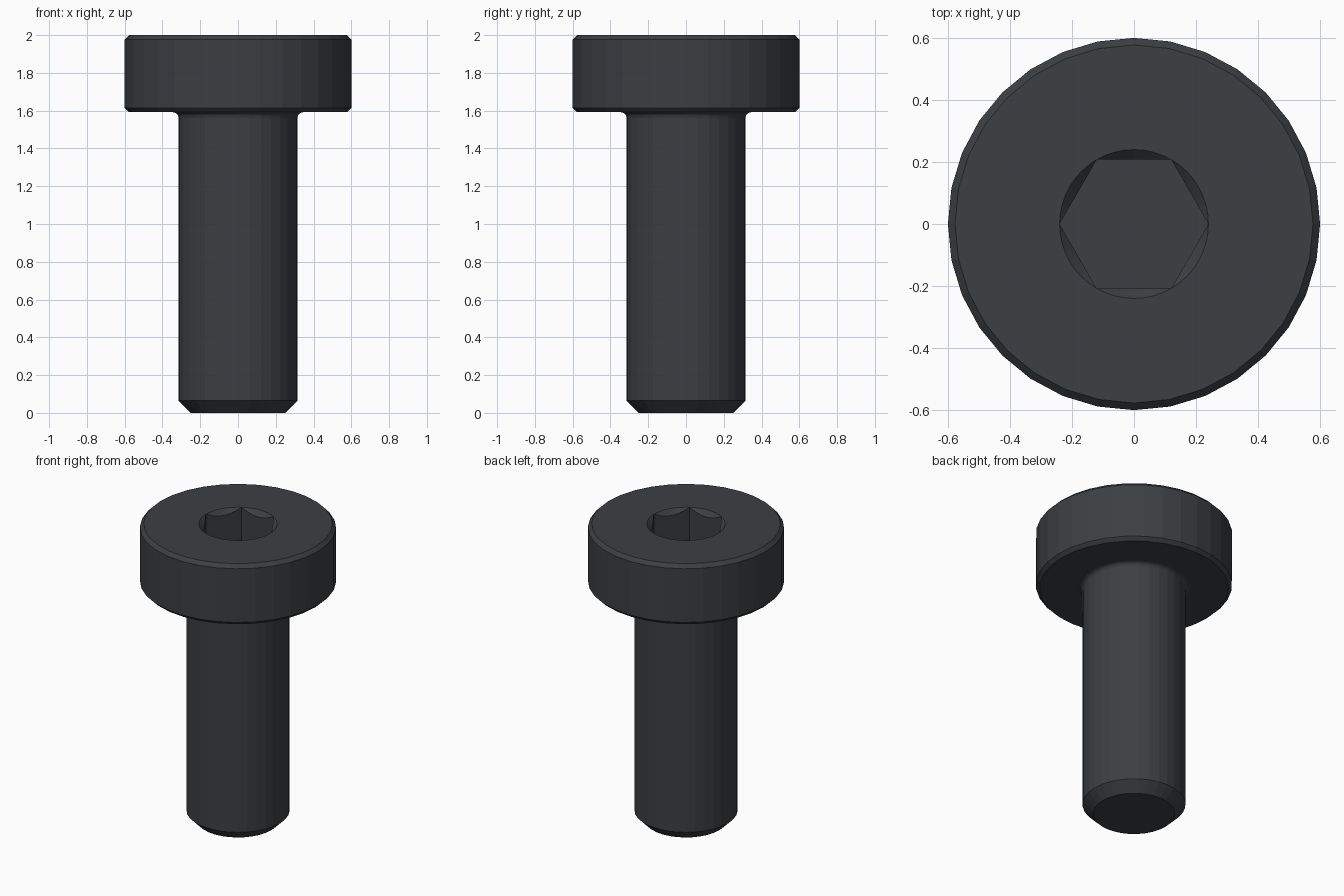
import bpy, bmesh, math

if "Cube" in bpy.data.objects:
    bpy.data.objects.remove(bpy.data.objects["Cube"])

SIDES = 32          # facets around the turned body
RIM = 48            # points around the socket rim (multiple of 6)
HEX_R = 0.24        # socket corner radius
FLAT_R = HEX_R * math.cos(math.pi / 6)
SOCKET_FLOOR = 1.75

bm = bmesh.new()


def ring(count, place):
    """Loop of vertices; place(angle) gives radius and height."""
    verts = []
    for i in range(count):
        a = 2 * math.pi * i / count
        r, z = place(a)
        verts.append(bm.verts.new((r * math.cos(a), r * math.sin(a), z)))
    return verts


def skin(lower, upper):
    n = len(lower)
    for i in range(n):
        j = (i + 1) % n
        bm.faces.new((lower[i], lower[j], upper[j], upper[i]))


def hex_radius(a):
    local = (a % (math.pi / 3)) - math.pi / 6
    return FLAT_R / math.cos(local)


# turned body: tip chamfer, shank, under-head fillet, chamfered head
fillet = [(0.345 - 0.03 * math.cos(t), 1.562 + 0.03 * math.sin(t))
          for t in (math.pi / 2 * k / 4 for k in range(5))]
profile = [(0.25, 0.0), (0.315, 0.065)] + fillet + [
    (0.578, 1.592), (0.6, 1.614), (0.6, 1.976), (0.577, 2.0)]
rings = [ring(SIDES, lambda a, p=p: p) for p in profile]
for lower, upper in zip(rings, rings[1:]):
    skin(lower, upper)
bm.faces.new(rings[0][::-1])

# hex socket: round countersink, scalloped wall tops, flat floor
rim = ring(RIM, lambda a: (HEX_R, 2.0))
scallop = ring(RIM, lambda a: (hex_radius(a), 2.0 - (HEX_R - hex_radius(a))))
floor = ring(RIM, lambda a: (hex_radius(a), SOCKET_FLOOR))
skin(rim, scallop)
skin(scallop, floor)
bm.faces.new(floor)

# flat top face between head edge and socket rim
border = [e for e in bm.edges if e.is_boundary]
bmesh.ops.triangle_fill(bm, edges=border, use_beauty=True, normal=(0, 0, 1))
bmesh.ops.remove_doubles(bm, verts=bm.verts[:], dist=0.0001)
bmesh.ops.recalc_face_normals(bm, faces=bm.faces[:])

mesh = bpy.data.meshes.new("socket_head_bolt")
bm.to_mesh(mesh)
bm.free()
bolt = bpy.data.objects.new("socket_head_bolt", mesh)
bpy.context.collection.objects.link(bolt)

# dark steel finish
steel = bpy.data.materials.new("dark_steel")
steel.diffuse_color = (0.045, 0.05, 0.055, 1)
steel.use_nodes = True
steel.node_tree.nodes["Principled BSDF"].inputs["Base Color"].default_value = steel.diffuse_color
mesh.materials.append(steel)
